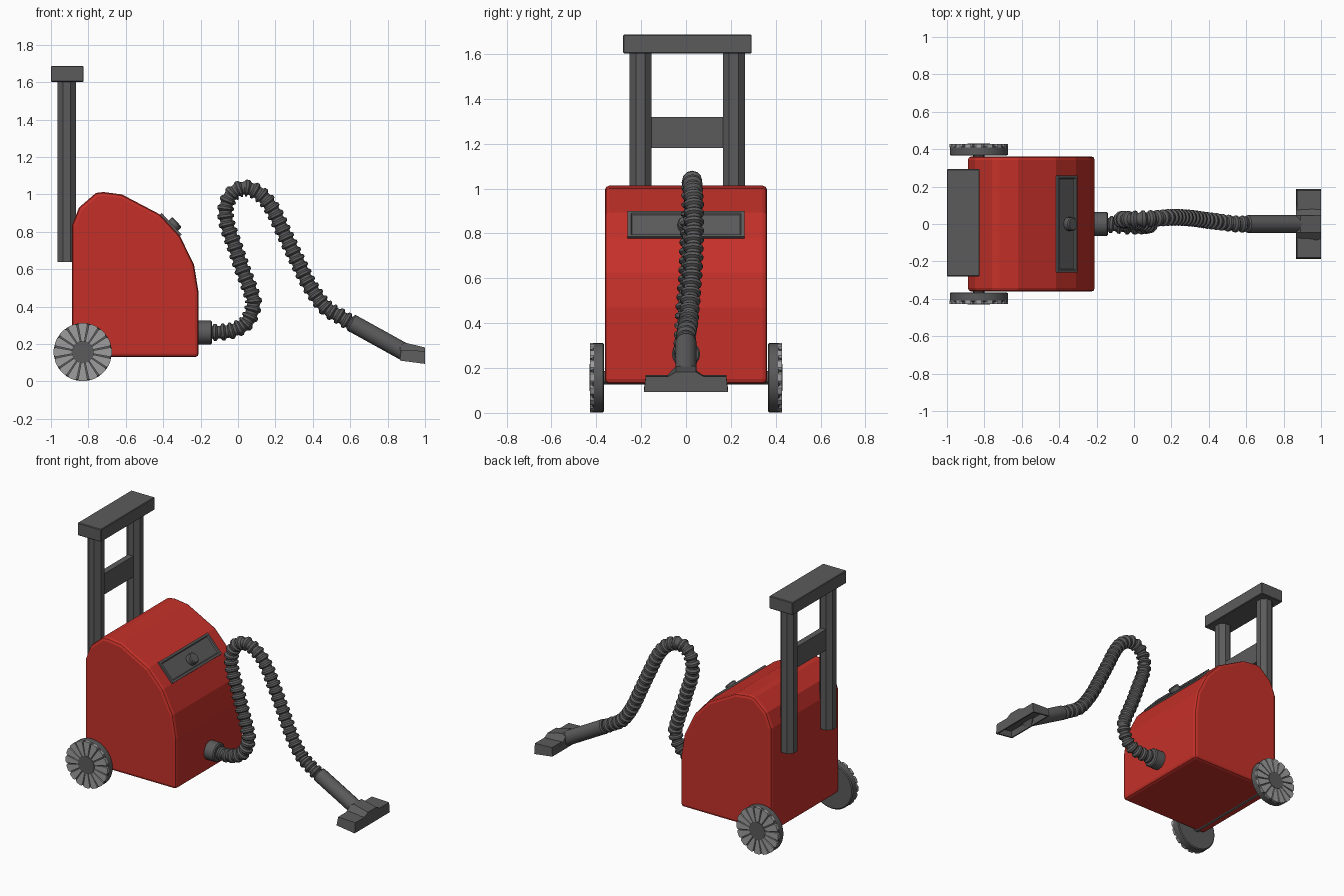
import bpy, bmesh, math
from mathutils import Vector, Matrix

if "Cube" in bpy.data.objects:
    bpy.data.objects.remove(bpy.data.objects["Cube"])


def material(name, col):
    m = bpy.data.materials.new(name)
    m.diffuse_color = (*col, 1)
    m.use_nodes = True
    m.node_tree.nodes["Principled BSDF"].inputs["Base Color"].default_value = m.diffuse_color
    return m


RED = material("red shell", (0.56, 0.03, 0.022))
DARK = material("dark grey plastic", (0.105, 0.105, 0.105))
LIGHT = material("light grey wheel trim", (0.34, 0.34, 0.34))


def finish(name, bm, mat, smooth=None):
    bmesh.ops.recalc_face_normals(bm, faces=bm.faces)
    me = bpy.data.meshes.new(name)
    bm.to_mesh(me)
    bm.free()
    ob = bpy.data.objects.new(name, me)
    bpy.context.collection.objects.link(ob)
    me.materials.append(mat)
    if smooth:
        bpy.ops.object.select_all(action='DESELECT')
        ob.select_set(True)
        bpy.context.view_layer.objects.active = ob
        bpy.ops.object.shade_smooth_by_angle(angle=math.radians(smooth))
    return ob


def bevel(bm, width, segments=1, min_angle=60):
    edges = [e for e in bm.edges if e.calc_face_angle(0) > math.radians(min_angle)]
    bmesh.ops.bevel(bm, geom=edges, offset=width, segments=segments, profile=0.5, affect='EDGES')


def prism(profile, y0, y1):
    """Extrude an (x, z) outline along y."""
    bm = bmesh.new()
    f = bm.faces.new([bm.verts.new((x, y0, z)) for x, z in profile])
    r = bmesh.ops.extrude_face_region(bm, geom=[f])
    for v in r['geom']:
        if isinstance(v, bmesh.types.BMVert):
            v.co.y = y1
    bmesh.ops.recalc_face_normals(bm, faces=bm.faces)
    return bm


def box(x0, x1, y0, y1, z0, z1):
    return prism([(x0, z0), (x1, z0), (x1, z1), (x0, z1)], y0, y1)


def sweep(path, radii, sides, phase=0.0):
    """Round rings of given radii along a path, capped at both ends."""
    bm, rings = bmesh.new(), []
    path = [Vector(p) for p in path]
    for i, p in enumerate(path):
        t = (path[min(i + 1, len(path) - 1)] - path[max(i - 1, 0)]).normalized()
        ref = Vector((0, 1, 0)) if abs(t.y) < 0.9 else Vector((1, 0, 0))
        u = t.cross(ref).normalized()
        w = t.cross(u)
        angles = [phase + 2 * math.pi * k / sides for k in range(sides)]
        rings.append([bm.verts.new(p + radii[i] * (math.cos(a) * u + math.sin(a) * w)) for a in angles])
    for a, b in zip(rings, rings[1:]):
        for k in range(sides):
            j = (k + 1) % sides
            bm.faces.new((a[k], a[j], b[j], b[k]))
    bm.faces.new(rings[0])
    bm.faces.new(rings[-1])
    return bm


# Main shell
shell = prism([(-0.888, 0.13), (-0.21, 0.13), (-0.21, 0.47), (-0.235, 0.625), (-0.31, 0.777),
               (-0.417, 0.893), (-0.62, 1.0), (-0.72, 1.013), (-0.76, 1.008), (-0.85, 0.93),
               (-0.888, 0.834)], -0.362, 0.362)
bevel(shell, 0.02, 2)
finish("body_shell", shell, RED)

# Wheels: dark disc, light fan blades, dark hub
WX, WZ, WR = -0.83, 0.157, 0.155
for side, label in ((-1, "front"), (1, "back")):
    def at(y):
        return (WX, side * y, WZ)
    tyre = sweep([at(0.365), at(0.37), at(0.412), at(0.418)], [0.148, WR, WR, 0.15], 32)
    finish(label + "_wheel", tyre, DARK, 30)
    blades = bmesh.new()
    n = 16
    for k in range(n):
        c = 2 * math.pi * k / n
        h = math.pi / n
        outline = [(0.058, -0.8 * h), (0.15, -0.86 * h), (0.156, -0.5 * h), (0.156, 0.5 * h),
                   (0.15, 0.86 * h), (0.058, 0.8 * h)]
        lo, hi = ([blades.verts.new((WX + r * math.cos(c + a), side * y, WZ + r * math.sin(c + a)))
                   for r, a in outline] for y in (0.41, 0.427))
        blades.faces.new(lo)
        blades.faces.new(hi)
        for i in range(6):
            j = (i + 1) % 6
            blades.faces.new((lo[i], lo[j], hi[j], hi[i]))
    finish(label + "_wheel_blades", blades, LIGHT)
    finish(label + "_wheel_hub", sweep([at(0.40), at(0.43)], [0.06, 0.06], 16), DARK, 30)

# Axle
finish("axle", sweep([(WX, -0.38, WZ), (WX, 0.38, WZ)], [0.03, 0.03], 12), DARK, 30)

# Pull handle: two octagonal posts, crossbar and grip
for y, label in ((-0.203, "front"), (0.213, "back")):
    post = sweep([(-0.915, y, 0.64), (-0.915, y, 1.61)], [0.053, 0.053], 8, math.pi / 8)
    finish(label + "_handle_post", post, DARK)
finish("handle_crossbar", box(-0.935, -0.895, -0.18, 0.19, 1.18, 1.32), DARK)
grip = box(-1.0, -0.825, -0.28, 0.293, 1.602, 1.687)
bevel(grip, 0.004)
finish("handle_grip", grip, DARK)

# Control panel lying on the sloped facet
slope = Vector((0.107, 0, -0.116)).normalized()
normal = Vector((0.116, 0, 0.107)).normalized()
mid = Vector((-0.3635, 0, 0.835))
frame = Matrix((slope, (0, 1, 0), normal)).transposed().to_4x4()
frame.translation = mid
panel = box(-0.078, 0.078, -0.26, 0.26, -0.01, 0.012)
top = max(panel.faces, key=lambda f: f.calc_center_median().z)
bmesh.ops.inset_region(panel, faces=[top], thickness=0.02)
bmesh.ops.inset_region(panel, faces=[top], thickness=0.008, depth=-0.007)
panel.transform(frame)
finish("control_panel", panel, DARK)

# Knob
base = mid + slope * 0.013
knob = sweep([base, base + normal * 0.034, base + normal * 0.04], [0.037, 0.037, 0.031], 16)
finish("control_knob", knob, DARK, 30)

# Hose port
port = sweep([(-0.23, 0, 0.262), (-0.145, 0, 0.262), (-0.138, 0, 0.262)], [0.063, 0.063, 0.056], 16)
finish("hose_port", port, DARK, 30)

# Ribbed hose along a smooth curve
keys = [(-0.15, 0, .262), (-.04, -.01, .27), (.045, -.01, .315), (.083, -.005, .41), (.065, 0, .49),
        (.02, .01, .61), (-.02, .015, .73), (-.058, .02, .84), (-.065, .025, .93), (-.03, .025, 1.005),
        (.04, .027, 1.035), (.12, .03, 1.0), (.185, .035, .92), (.25, .035, .786), (.315, .03, .65),
        (.385, .02, .51), (.465, .01, .40), (.55, 0, .345), (.63, 0, .297)]
keys = [Vector(k) for k in keys]
dense = []
for i in range(len(keys) - 1):
    p0, p1, p2, p3 = keys[max(i - 1, 0)], keys[i], keys[i + 1], keys[min(i + 2, len(keys) - 1)]
    for s in range(16):
        t = s / 16
        dense.append(0.5 * (2 * p1 + (p2 - p0) * t + (2 * p0 - 5 * p1 + 4 * p2 - p3) * t * t
                            + (3 * p1 - p0 - 3 * p2 + p3) * t ** 3))
dense.append(keys[-1])
dist = [0.0]
for a, b in zip(dense, dense[1:]):
    dist.append(dist[-1] + (b - a).length)


def along(d):
    for i in range(len(dense) - 1):
        if d <= dist[i + 1]:
            return dense[i].lerp(dense[i + 1], (d - dist[i]) / (dist[i + 1] - dist[i]))
    return dense[-1]


ribs = 46
step = dist[-1] / ribs
path, radii = [], []
for r in range(ribs):
    for off, rad in ((0, 0.033), (0.3, 0.034), (0.5, 0.045), (0.8, 0.045)):
        path.append(along((r + off) * step))
        radii.append(rad)
finish("ribbed_hose", sweep(path, radii, 12), DARK, 30)

# Wand tube
wand = sweep([(0.60, 0, 0.318), (0.607, 0, 0.314), (0.90, 0, 0.152)], [0.04, 0.047, 0.047], 16)
finish("wand", wand, DARK, 30)

# Floor nozzle with hollow underside and raised centre neck
head = prism([(0.865, 0.112), (1.0, 0.094), (1.0, 0.163), (0.872, 0.168)], -0.187, 0.187)
for v in head.verts:
    if v.co.z > 0.13:
        v.co.y *= 0.96
head.normal_update()
under = min(head.faces, key=lambda f: f.normal.z)
bmesh.ops.inset_region(head, faces=[under], thickness=0.015)
bmesh.ops.inset_region(head, faces=[under], thickness=0.005, depth=-0.04)
finish("nozzle_head", head, DARK)

neck = prism([(0.865, 0.15), (1.0, 0.15), (1.0, 0.182), (0.89, 0.208), (0.865, 0.19)], -0.1, 0.1)
for v in neck.verts:
    if v.co.z > 0.16:
        v.co.y *= 0.45
finish("nozzle_neck", neck, DARK)
